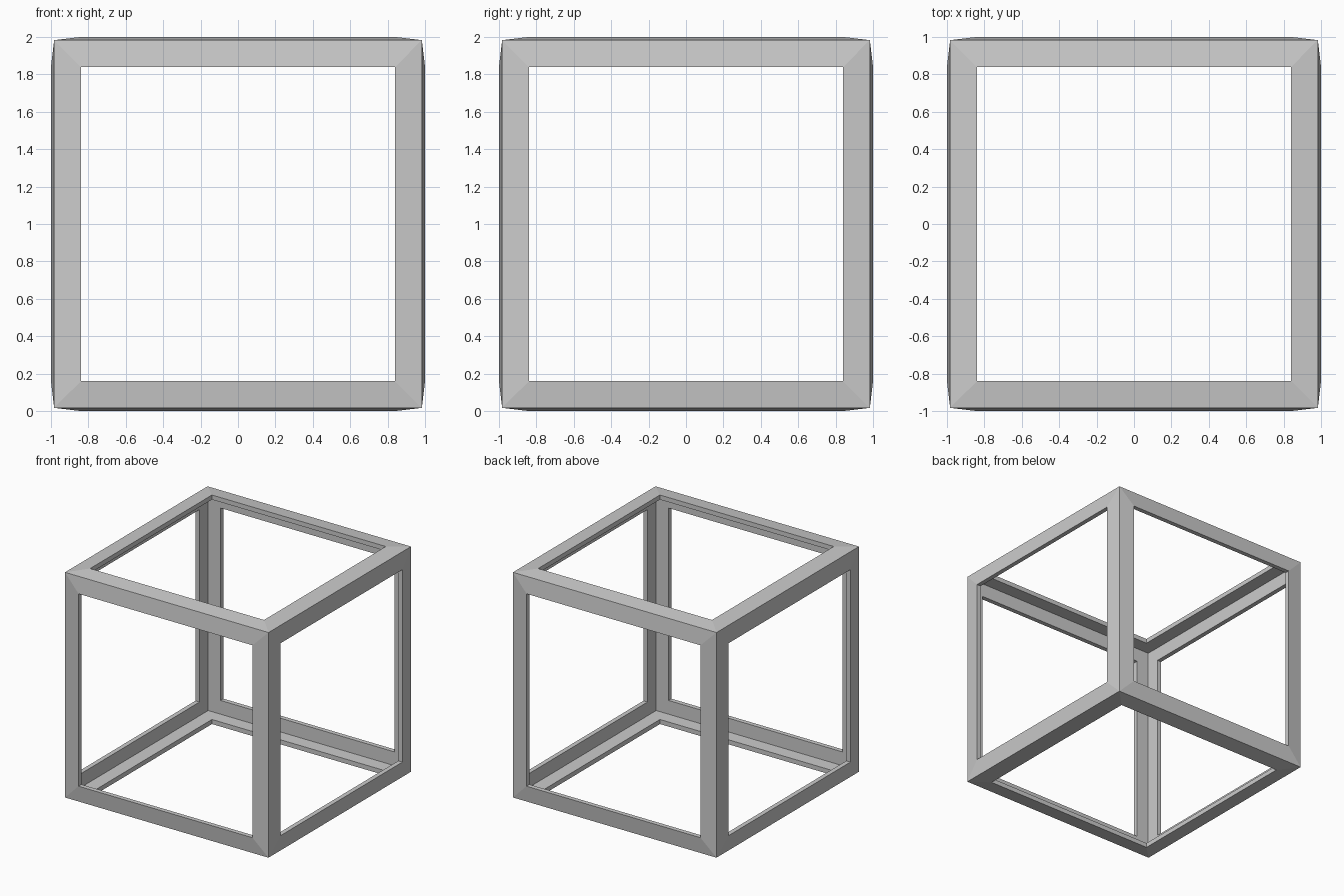
import bpy
import bmesh

if "Cube" in bpy.data.objects:
    bpy.data.objects.remove(bpy.data.objects["Cube"])

# Cube shell with an opening inset into every side
bm = bmesh.new()
bmesh.ops.create_cube(bm, size=1.92)
panels = list(bm.faces)
bmesh.ops.inset_individual(bm, faces=panels, thickness=0.12, use_even_offset=True)
bmesh.ops.delete(bm, geom=panels, context='FACES')
bmesh.ops.recalc_face_normals(bm, faces=bm.faces)

# Make sure the shell's normals point outward
if sum(f.normal.dot(f.calc_center_median()) for f in bm.faces) < 0:
    bmesh.ops.reverse_faces(bm, faces=bm.faces)

mesh = bpy.data.meshes.new("cube_frame")
bm.to_mesh(mesh)
bm.free()
frame = bpy.data.objects.new("cube_frame", mesh)
frame.location.z = 1.0
bpy.context.collection.objects.link(frame)

# Outward thickness; plain vertex offset leaves the corners slightly drawn in
solid = frame.modifiers.new("thickness", 'SOLIDIFY')
solid.thickness = 0.04
solid.offset = 1.0
solid.use_even_offset = False
